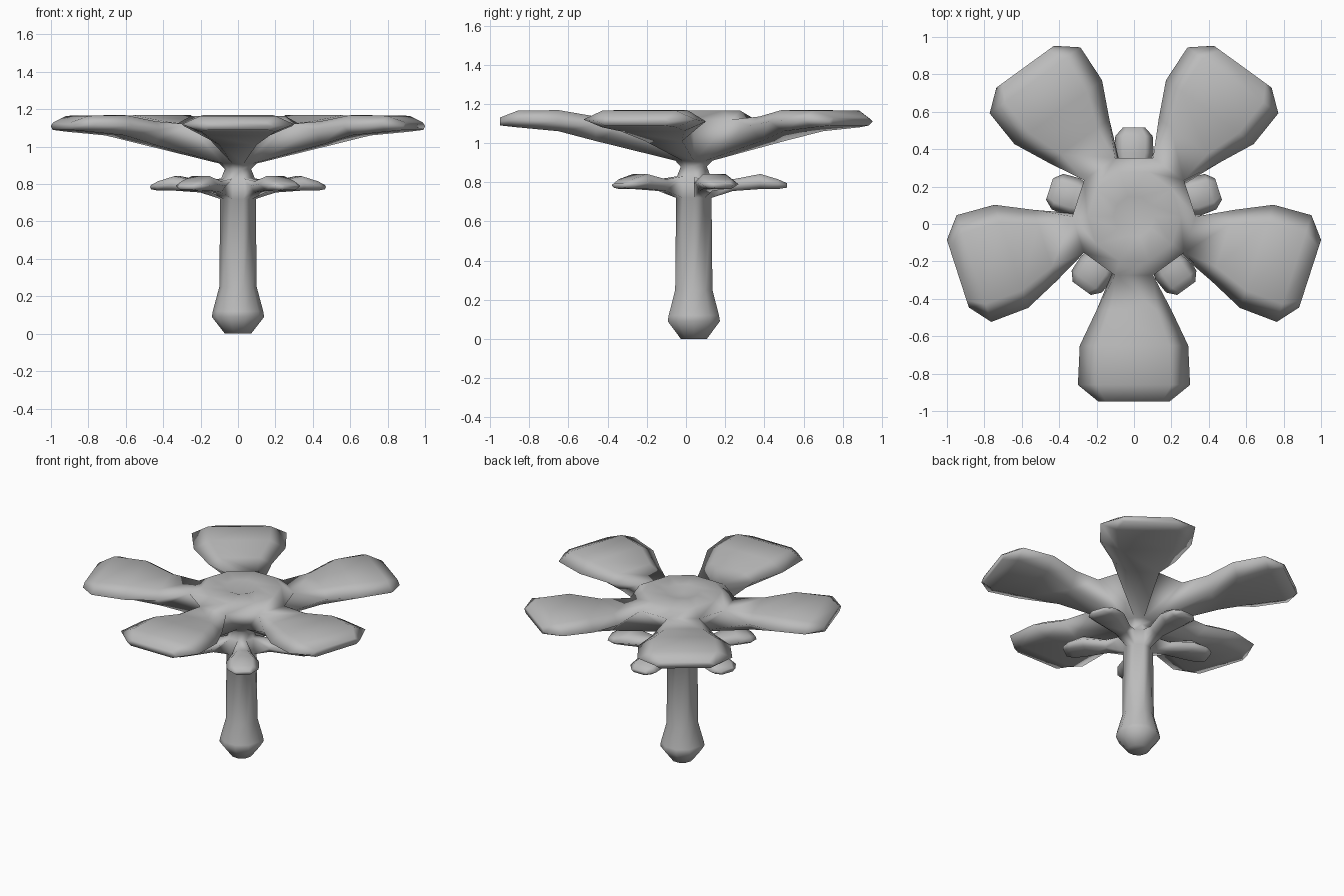
import bpy
import bmesh
import math
from mathutils import Matrix, Vector

cube = bpy.data.objects.get("Cube")
if cube:
    bpy.data.objects.remove(cube, do_unlink=True)

grey = bpy.data.materials.new("soft grey")
grey.use_nodes = True
grey.diffuse_color = (0.5, 0.5, 0.5, 1)
grey.node_tree.nodes["Principled BSDF"].inputs["Base Color"].default_value = grey.diffuse_color

SIDES = 10
CENTRE = Vector((0, 0.04, 0))
bm = bmesh.new()


def ring(radius, z):
    """Decagon whose flat sides face the petals and sepals in turn."""
    verts = []
    for i in range(SIDES):
        a = -math.pi / 2 + (i - 0.5) * math.tau / SIDES
        verts.append(bm.verts.new(CENTRE + Vector((radius * math.cos(a), radius * math.sin(a), z))))
    return verts


def face(verts):
    """Face that drops repeated corners."""
    unique = list(dict.fromkeys(verts))
    if len(unique) > 2:
        bm.faces.new(unique)


def blade(lower, upper, i, sections):
    """Loft a petal or sepal outwards from one side of the body."""
    j = (i + 1) % SIDES
    previous = [upper[i], upper[i], upper[j], upper[j], lower[j], lower[i]]
    turn = Matrix.Rotation(-math.pi / 2 + i * math.tau / SIDES, 4, 'Z')
    for r, edge, edge_z, top, top_z, under, under_z in sections:
        outline = [(-edge, edge_z), (-top, top_z), (top, top_z),
                   (edge, edge_z), (under, under_z), (-under, under_z)]
        current = [bm.verts.new(CENTRE + turn @ Vector((r, t, z))) for t, z in outline]
        for k in range(6):
            n = (k + 1) % 6
            face([previous[k], previous[n], current[n], current[k]])
        previous = current
    face(previous)


# Distance out, then half width and height of the edge, top and underside
PETAL = [
    (0.50, 0.20, 1.09, 0.12, 1.135, 0.10, 1.01),
    (0.69, 0.29, 1.11, 0.19, 1.168, 0.17, 1.06),
    (0.90, 0.30, 1.12, 0.20, 1.165, 0.20, 1.08),
    (0.99, 0.19, 1.11, 0.15, 1.13, 0.16, 1.09),
]
SEPAL = [
    (0.20, 0.065, 0.79, 0.035, 0.815, 0.035, 0.755),
    (0.34, 0.105, 0.80, 0.06, 0.842, 0.06, 0.765),
    (0.43, 0.10, 0.79, 0.06, 0.815, 0.06, 0.765),
    (0.475, 0.06, 0.785, 0.04, 0.795, 0.04, 0.772),
]

# Body profile from the stem foot to the flower centre
PROFILE = [(0.07, 0), (0.14, 0.09), (0.135, 0.12), (0.10, 0.25), (0.095, 0.72),
           (0.09, 0.83), (0.07, 0.88), (0.10, 0.91), (0.33, 1.12), (0.25, 1.165), (0.11, 1.165)]
SEPAL_BAND, PETAL_BAND = 4, 7
rings = [ring(r, z) for r, z in PROFILE]

for band, (lower, upper) in enumerate(zip(rings, rings[1:])):
    for i in range(SIDES):
        j = (i + 1) % SIDES
        if band == PETAL_BAND and i % 2 == 0:
            blade(lower, upper, i, PETAL)
        elif band == SEPAL_BAND and i % 2 == 1:
            blade(lower, upper, i, SEPAL)
        else:
            face([lower[i], lower[j], upper[j], upper[i]])

# Closed foot and dimpled flower centre
face(rings[0][::-1])
dimple = bm.verts.new(CENTRE + Vector((0.02, -0.03, 1.135)))
for i in range(SIDES):
    face([rings[-1][i], rings[-1][(i + 1) % SIDES], dimple])

bmesh.ops.recalc_face_normals(bm, faces=bm.faces)
mesh = bpy.data.meshes.new("flower")
bm.to_mesh(mesh)
bm.free()
mesh.materials.append(grey)
for polygon in mesh.polygons:
    polygon.use_smooth = True
flower = bpy.data.objects.new("flower", mesh)
bpy.context.collection.objects.link(flower)
